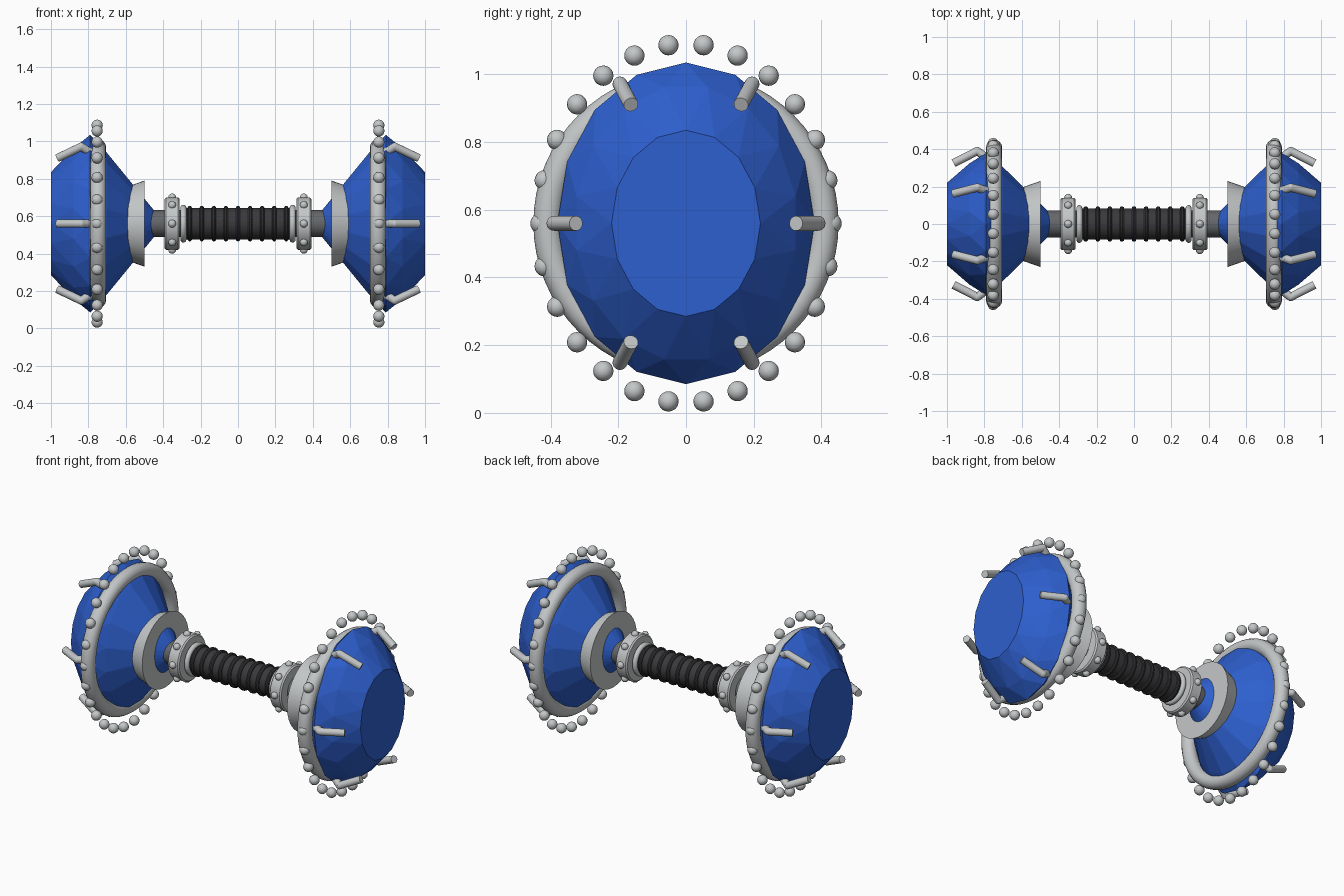
import bpy, bmesh
from math import sin, cos, pi, radians
from mathutils import Vector, Matrix

if "Cube" in bpy.data.objects:
    bpy.data.objects.remove(bpy.data.objects["Cube"])

MID = 0.56  # height of the bar axis


def material(name, rgb, metal=0.0):
    m = bpy.data.materials.new(name)
    m.use_nodes = True
    m.diffuse_color = (*rgb, 1)
    m.node_tree.nodes["Principled BSDF"].inputs["Base Color"].default_value = (*rgb, 1)
    return m


blue = material("gem blue", (0.027, 0.115, 0.62))
silver = material("silver", (0.55, 0.57, 0.58))
steel = material("dark steel", (0.13, 0.135, 0.145))
rubber = material("grip charcoal", (0.042, 0.04, 0.044))


def finish(bm, name, mat, smooth=True):
    bmesh.ops.remove_doubles(bm, verts=bm.verts, dist=1e-5)
    bmesh.ops.recalc_face_normals(bm, faces=bm.faces)
    mesh = bpy.data.meshes.new(name)
    bm.to_mesh(mesh)
    bm.free()
    mesh.materials.append(mat)
    ob = bpy.data.objects.new(name, mesh)
    ob.location.z = MID
    bpy.context.collection.objects.link(ob)
    if smooth:
        bpy.ops.object.select_all(action='DESELECT')
        ob.select_set(True)
        bpy.context.view_layer.objects.active = ob
        bpy.ops.object.shade_smooth_by_angle(angle=radians(35))
    return ob


def oval(x, ry, rz, t):
    return Vector((x, ry * cos(t), rz * sin(t)))


def lathe(name, profile, mat, steps=48):
    """Spin (x, radius) points around the bar axis."""
    bm = bmesh.new()
    vs = [bm.verts.new((x, 0, r)) for x, r in profile]
    es = [bm.edges.new(p) for p in zip(vs, vs[1:])]
    bmesh.ops.spin(bm, geom=vs + es, cent=(0, 0, 0), axis=(1, 0, 0),
                   angle=2 * pi, steps=steps)
    return finish(bm, name, mat)


def torus(name, x, major, minor, mat, n=16):
    lathe(name, [(x + minor * cos(2 * pi * i / n), major + minor * sin(2 * pi * i / n))
                 for i in range(n + 1)], mat, 64)


def beads(name, x, count, ry, rz, radius, start):
    bm = bmesh.new()
    for i in range(count):
        at = oval(x, ry, rz, start + 2 * pi * i / count)
        bmesh.ops.create_uvsphere(bm, u_segments=16, v_segments=10, radius=radius,
                                  matrix=Matrix.Translation(at))
    finish(bm, name, silver)


def gem(name, side):
    """Faceted oval stone: rings of (x, half width, half height)."""
    n = 16
    rings = [(1.0, 0.22, 0.275), (0.88, 0.33, 0.41), (0.79, 0.38, 0.475),
             (0.70, 0.31, 0.385), (0.45, 0.058, 0.072)]
    bm = bmesh.new()
    rows = [[bm.verts.new(oval(side * x, ry, rz, 2 * pi * (i + (k % 2) / 2) / n))
             for i in range(n)] for k, (x, ry, rz) in enumerate(rings)]
    for k in range(len(rows) - 1):
        a, b = (rows[k], rows[k + 1]) if k % 2 == 0 else (rows[k + 1], rows[k])
        for i in range(n):
            j = (i + 1) % n
            bm.faces.new((a[i], b[i], a[j]))
            bm.faces.new((b[i], b[j], a[j]))
    bm.faces.new(rows[0])
    bm.faces.new(rows[-1])
    finish(bm, name, blue, smooth=False)


def rod(bm, p, q, r):
    d = q - p
    rot = d.to_track_quat('Z', 'Y').to_matrix().to_4x4()
    bmesh.ops.create_cone(bm, cap_ends=True, segments=16, radius1=r, radius2=r,
                          depth=d.length, matrix=Matrix.Translation((p + q) / 2) @ rot)


def prongs(name, side):
    """Six bent claws holding the stone."""
    r = 0.022
    bm = bmesh.new()
    for i in range(6):
        t = i * pi / 3
        foot = oval(side * 0.79, 0.355, 0.44, t)
        bend = oval(side * 0.838, 0.39, 0.475, t)
        tip = oval(side * 0.965, 0.325, 0.405, t)
        rod(bm, foot, bend, r)
        rod(bm, bend, tip, r)
        bmesh.ops.create_uvsphere(bm, u_segments=16, v_segments=10, radius=r,
                                  matrix=Matrix.Translation(bend))
    finish(bm, name, silver)


# Ends, repeated on both sides
for label, s in (("left", 1), ("right", -1)):
    gem(label + "_gem", s)
    prongs(label + "_prongs", s)
    torus(label + "_setting_ring", s * 0.748, 0.408, 0.043, silver)
    beads(label + "_setting_beads", s * 0.753, 26, 0.43, 0.53, 0.03, 0)
    lathe(label + "_gem_cup", [(s * 0.5, 0), (s * 0.5, 0.23), (s * 0.6, 0.195),
                               (s * 0.6, 0)], silver)
    lathe(label + "_collar", [(s * x, r) for x, r in (
        (0.312, 0), (0.312, 0.132), (0.32, 0.14), (0.384, 0.14),
        (0.392, 0.132), (0.392, 0))], silver)
    beads(label + "_collar_beads", s * 0.352, 8, 0.14, 0.14, 0.021, 0)
    torus(label + "_grip_end_ring", s * 0.292, 0.085, 0.016, silver)

# Central bar and ribbed grip
lathe("bar", [(-0.5, 0), (-0.5, 0.072), (0.5, 0.072), (0.5, 0)], steel)
lathe("grip", [(-0.3, 0), (-0.3, 0.084), (0.3, 0.084), (0.3, 0)], rubber)
for i in range(9):
    torus("grip_rib_%d" % (i + 1), (i - 4) * 0.0645, 0.083, 0.012, rubber, 10)
